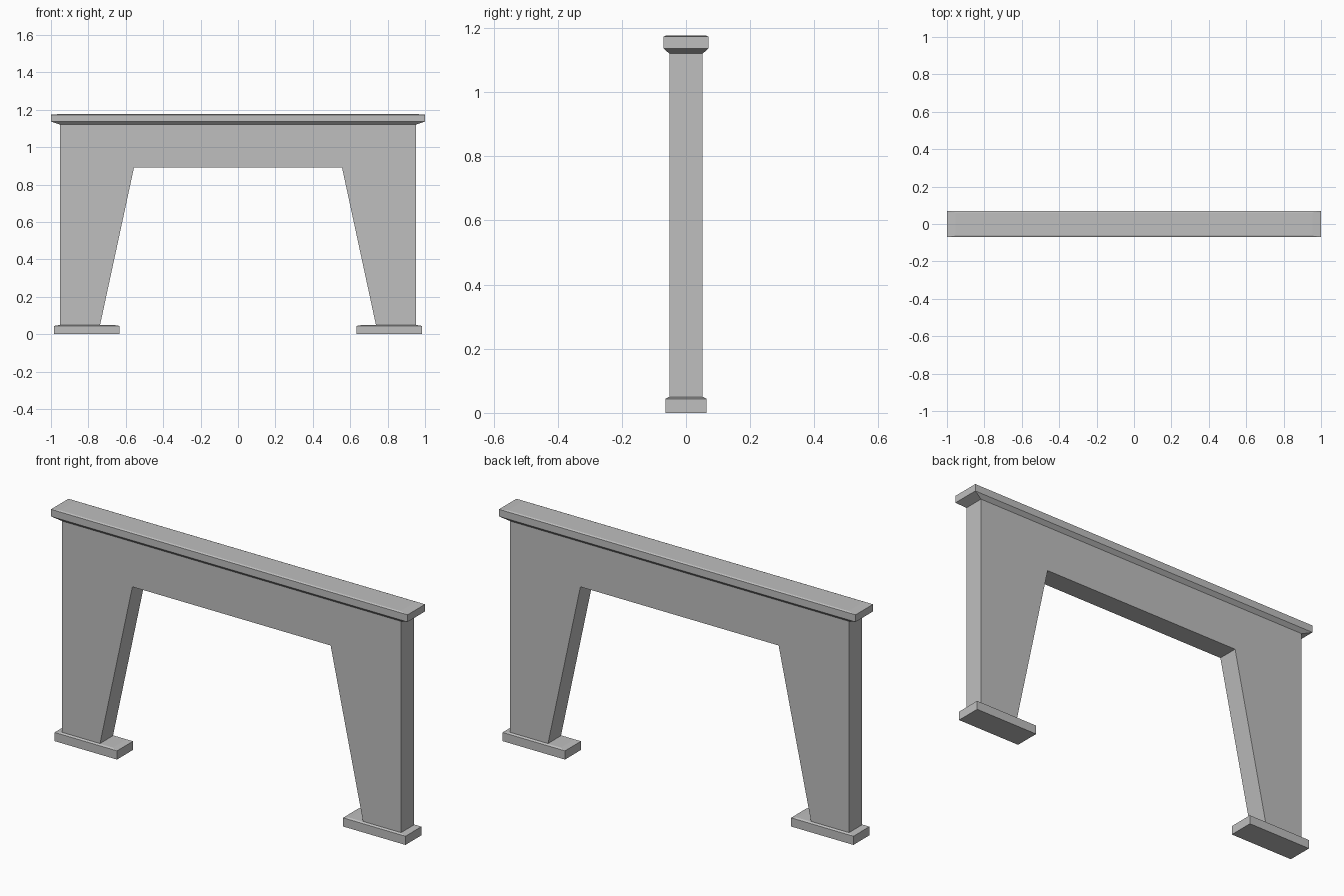
import bpy
import bmesh

cube = bpy.data.objects.get("Cube")
if cube:
    bpy.data.objects.remove(cube, do_unlink=True)

# Single stone-grey material
grey = bpy.data.materials.new("light_grey")
grey.use_nodes = True
colour = (0.52, 0.52, 0.52, 1)
grey.diffuse_color = colour
grey.node_tree.nodes["Principled BSDF"].inputs["Base Color"].default_value = colour


def finish(name, bm):
    bmesh.ops.recalc_face_normals(bm, faces=bm.faces)
    mesh = bpy.data.meshes.new(name)
    bm.to_mesh(mesh)
    bm.free()
    mesh.materials.append(grey)
    obj = bpy.data.objects.new(name, mesh)
    bpy.context.collection.objects.link(obj)
    return obj


def stacked_slab(name, levels, centre_x=0):
    """Loft rectangles given as (half x, half y, z) into a closed slab."""
    bm = bmesh.new()
    rings = []
    for hx, hy, z in levels:
        corners = ((-hx, -hy), (hx, -hy), (hx, hy), (-hx, hy))
        rings.append([bm.verts.new((centre_x + x, y, z)) for x, y in corners])
    for low, high in zip(rings, rings[1:]):
        for i in range(4):
            j = (i + 1) % 4
            bm.faces.new((low[i], low[j], high[j], high[i]))
    bm.faces.new(rings[0][::-1])
    bm.faces.new(rings[-1])
    return finish(name, bm)


# Frame: mirrored half outline with tapering legs, extruded in depth
half_depth = 0.052
half = [(0.556, 0.892), (0.738, 0.047), (0.951, 0.047), (0.951, 1.122)]
outline = half + [(-x, z) for x, z in reversed(half)]
bm = bmesh.new()
face = bm.faces.new([bm.verts.new((x, -half_depth, z)) for x, z in outline])
extruded = bmesh.ops.extrude_face_region(bm, geom=[face])
moved = [v for v in extruded["geom"] if isinstance(v, bmesh.types.BMVert)]
bmesh.ops.translate(bm, verts=moved, vec=(0, 2 * half_depth, 0))
finish("portal_frame", bm)

# Overhanging cap with sloped underside and slightly raised top
stacked_slab("top_cap", [
    (0.951, half_depth, 1.12),
    (1.0, 0.07, 1.137),
    (1.0, 0.07, 1.173),
    (0.955, 0.062, 1.177),
])

# Feet with slightly sloped tops
for side, sign in (("left", 1), ("right", -1)):
    stacked_slab(side + "_foot", [
        (0.175, 0.064, 0),
        (0.175, 0.064, 0.044),
        (0.145, 0.055, 0.049),
    ], sign * 0.809)
